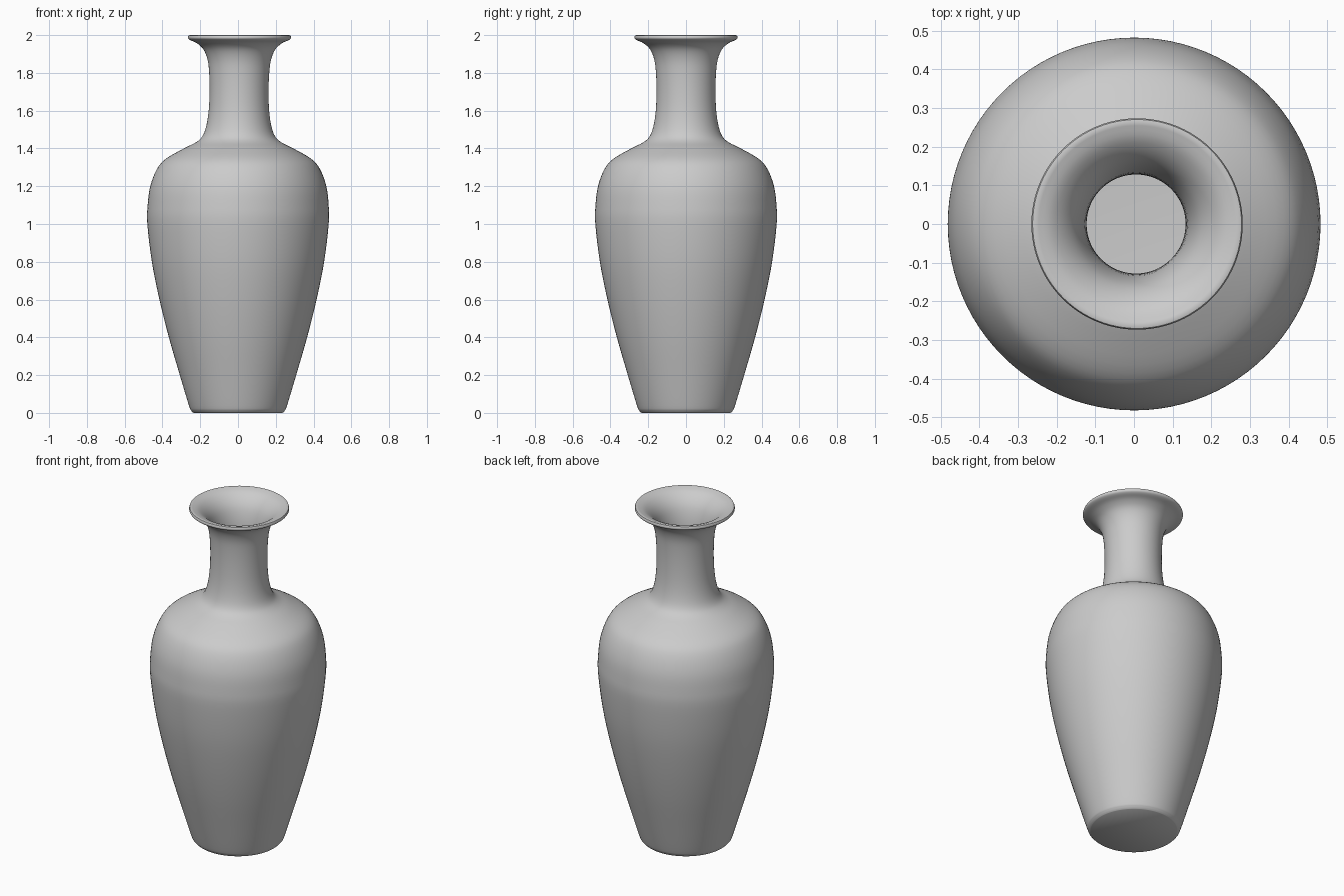
import bpy, bmesh, math
from mathutils import Vector

if "Cube" in bpy.data.objects:
    bpy.data.objects.remove(bpy.data.objects["Cube"])

SIDES = 96


def smooth_curve(points, steps=4):
    """Catmull-Rom curve through (radius, height) points."""
    p = [Vector(q) for q in points]
    p = [p[0]] + p + [p[-1]]
    out = []
    for a, b, c, d in zip(p, p[1:], p[2:], p[3:]):
        for i in range(steps):
            t = i / steps
            out.append(0.5 * (2 * b + (c - a) * t + (2 * a - 5 * b + 4 * c - d) * t * t
                              + (3 * b - a - 3 * c + d) * t ** 3))
    return out + [p[-1]]


def lean(z):
    """The neck and rim sit slightly off centre."""
    return 0.008 * max(0.0, z - 1.0)


def lathe(name, profile):
    bm = bmesh.new()
    rings = []
    for r, z in profile:
        rings.append([bm.verts.new((lean(z) + r * math.cos(math.tau * i / SIDES),
                                    r * math.sin(math.tau * i / SIDES), z))
                      for i in range(SIDES)])
    for lo, hi in zip(rings, rings[1:]):
        for i in range(SIDES):
            j = (i + 1) % SIDES
            bm.faces.new((lo[i], lo[j], hi[j], hi[i]))
    # Foot underside and inner floor
    bm.faces.new(rings[0][::-1])
    bm.faces.new(rings[-1])
    mesh = bpy.data.meshes.new(name)
    bm.to_mesh(mesh)
    bm.free()
    obj = bpy.data.objects.new(name, mesh)
    bpy.context.collection.objects.link(obj)
    bpy.context.view_layer.objects.active = obj
    obj.select_set(True)
    bpy.ops.object.shade_smooth_by_angle(angle=math.radians(40))
    return obj


# Outside: foot, belly, shoulder, neck and flared lip
outer = [(0.236, 0.0), (0.248, 0.012), (0.26, 0.04), (0.308, 0.2), (0.366, 0.4),
         (0.416, 0.6), (0.456, 0.8), (0.48, 1.0), (0.479, 1.1), (0.466, 1.2),
         (0.432, 1.29), (0.385, 1.345), (0.29, 1.4), (0.225, 1.433), (0.192, 1.465),
         (0.172, 1.52), (0.16, 1.6), (0.156, 1.7), (0.159, 1.8), (0.168, 1.87),
         (0.19, 1.924), (0.225, 1.957), (0.262, 1.974), (0.273, 1.985), (0.27, 1.998)]

# Inside: lip, throat and hollow body down to the floor
inner = [(0.262, 2.0), (0.22, 1.985), (0.18, 1.95), (0.152, 1.9), (0.134, 1.82),
         (0.128, 1.7), (0.132, 1.6), (0.15, 1.5), (0.2, 1.41), (0.29, 1.366),
         (0.37, 1.31), (0.432, 1.2), (0.45, 1.05), (0.427, 0.8), (0.386, 0.6),
         (0.336, 0.4), (0.278, 0.2), (0.24, 0.05), (0.21, 0.03)]

lathe("vase", smooth_curve(outer) + smooth_curve(inner))
